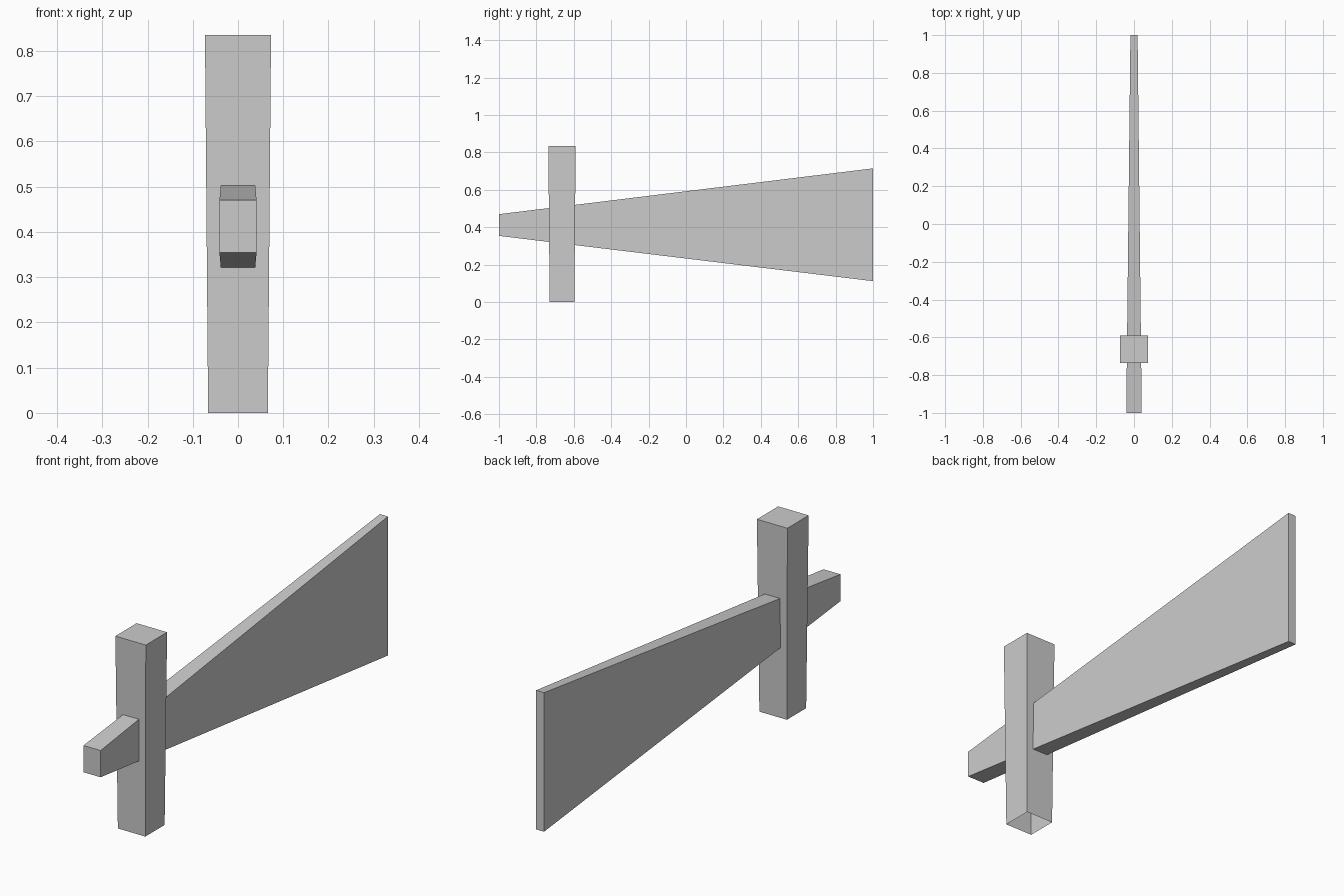
import bpy
import bmesh

cube = bpy.data.objects.get("Cube")
if cube:
    bpy.data.objects.remove(cube, do_unlink=True)

# Single flat grey
GREY = (0.6, 0.6, 0.6, 1.0)
grey = bpy.data.materials.new("light_grey")
grey.use_nodes = True
grey.diffuse_color = GREY
grey.node_tree.nodes["Principled BSDF"].inputs["Base Color"].default_value = GREY


def rect(axis, at, half_x, low, high):
    """Rectangle normal to y or z; low and high bound the remaining axis."""
    corners = [(-half_x, low), (half_x, low), (half_x, high), (-half_x, high)]
    return [(x, at, v) if axis == "y" else (x, v, at) for x, v in corners]


def tapered_bar(name, start, end, open_start=False):
    """Join two rectangles into a tapered bar."""
    bm = bmesh.new()
    a = [bm.verts.new(p) for p in start]
    b = [bm.verts.new(p) for p in end]
    for i in range(4):
        j = (i + 1) % 4
        bm.faces.new((a[i], a[j], b[j], b[i]))
    bm.faces.new(b)
    cap = bm.faces.new(a)
    bmesh.ops.recalc_face_normals(bm, faces=bm.faces[:])
    if open_start:
        bmesh.ops.delete(bm, geom=[cap], context="FACES_ONLY")
    mesh = bpy.data.meshes.new(name)
    bm.to_mesh(mesh)
    bm.free()
    mesh.materials.append(grey)
    obj = bpy.data.objects.new(name, mesh)
    bpy.context.collection.objects.link(obj)
    return obj


# Upright post, slightly wider at the top and open underneath
tapered_bar("upright_post",
            rect("z", 0.0, 0.066, -0.729, -0.597),
            rect("z", 0.835, 0.073, -0.736, -0.59), open_start=True)

# Long blade, growing taller and thinner towards the back
tapered_bar("long_blade",
            rect("y", -1.0, 0.041, 0.354, 0.47),
            rect("y", 1.0, 0.019, 0.112, 0.715))
